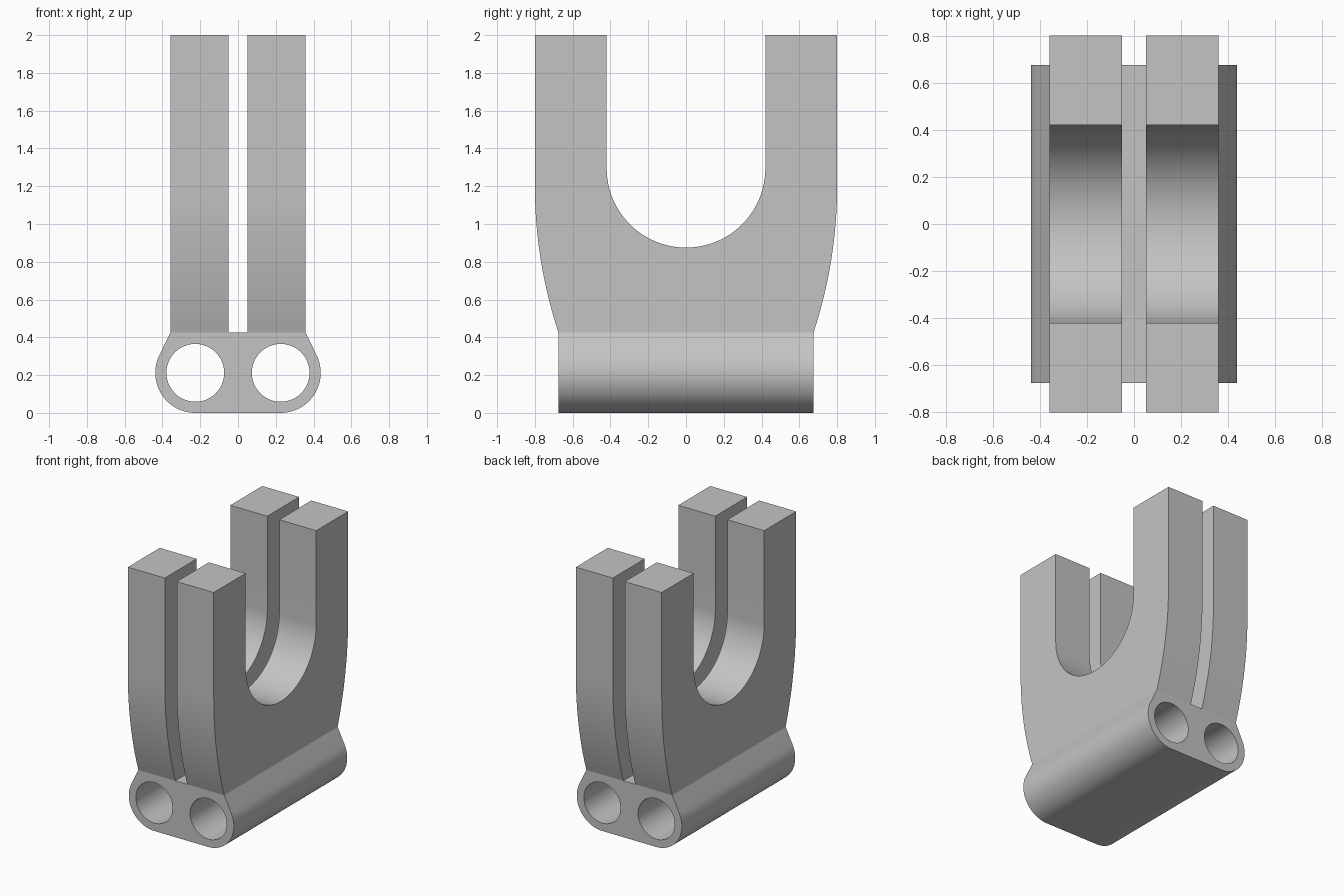
import bpy, bmesh
from math import radians, cos, sin, sqrt, asin, atan2, acos, degrees

cube = bpy.data.objects.get("Cube")
if cube:
    bpy.data.objects.remove(cube, do_unlink=True)

# Shared dimensions
JOINT_Z, TOP_Z = 0.425, 2.0
SLOT, PLATE_X = 0.05, 0.358
BASE_Y, ARM_Y, GAP_Y = 0.675, 0.80, 0.42
HOLE_X, HOLE_Z = 0.226, 0.212
LOBE_R, HOLE_R = 0.212, 0.153

grey = bpy.data.materials.new("plain_grey")
grey.use_nodes = True
colour = (0.55, 0.55, 0.55, 1.0)
grey.diffuse_color = colour
grey.node_tree.nodes["Principled BSDF"].inputs["Base Color"].default_value = colour


def arc(cx, cz, r, start, end, steps):
    """Points along an arc, angles in degrees."""
    angles = [radians(start + (end - start) * i / steps) for i in range(steps + 1)]
    return [(cx + r * cos(a), cz + r * sin(a)) for a in angles]


def prism(name, loops, place, depth, is_hidden):
    """Fill the profile loops, extrude them and open the faces at the joint."""
    bm = bmesh.new()
    edges = []
    for loop in loops:
        verts = [bm.verts.new(place(u, v)) for u, v in loop]
        edges += [bm.edges.new((a, b)) for a, b in zip(verts, verts[1:] + verts[:1])]
    bmesh.ops.triangle_fill(bm, use_beauty=True, use_dissolve=False, edges=edges)
    result = bmesh.ops.extrude_face_region(bm, geom=bm.faces[:], use_keep_orig=True)
    moved = [g for g in result["geom"] if isinstance(g, bmesh.types.BMVert)]
    bmesh.ops.translate(bm, verts=moved, vec=depth)
    bmesh.ops.recalc_face_normals(bm, faces=bm.faces[:])
    hidden = [f for f in bm.faces if is_hidden(f)]
    bmesh.ops.delete(bm, geom=hidden, context="FACES")
    mesh = bpy.data.meshes.new(name)
    bm.to_mesh(mesh)
    bm.free()
    mesh.materials.append(grey)
    obj = bpy.data.objects.new(name, mesh)
    bpy.context.collection.objects.link(obj)
    bpy.ops.object.select_all(action="DESELECT")
    obj.select_set(True)
    bpy.context.view_layer.objects.active = obj
    bpy.ops.object.shade_smooth_by_angle(angle=radians(22))
    return obj


def at_joint(face):
    return all(abs(v.co.z - JOINT_Z) < 1e-4 for v in face.verts)


# Base: rounded lobes with tangent shoulders and two through holes
dx, dz = PLATE_X - HOLE_X, JOINT_Z - HOLE_Z
tangent = degrees(atan2(dz, dx) - acos(LOBE_R / sqrt(dx * dx + dz * dz)))
right_half = arc(HOLE_X, HOLE_Z, LOBE_R, -90, tangent, 24)
right_half += [(PLATE_X, JOINT_Z), (SLOT, JOINT_Z)]
outline = right_half + [(-x, z) for x, z in reversed(right_half)]
holes = [arc(s * HOLE_X, HOLE_Z, HOLE_R, 0, 352.5, 47) for s in (-1, 1)]
prism("base", [outline] + holes, lambda x, z: (x, -BASE_Y, z), (0, 2 * BASE_Y, 0),
      lambda f: at_joint(f) and abs(f.calc_center_median().x) > SLOT)

# Forked plates: bowed outer edges and a U-shaped gap
bow_z = 1.2
rise, inset = bow_z - JOINT_Z, ARM_Y - BASE_Y
bow_r = (rise ** 2 + inset ** 2) / (2 * inset)
outer = arc(ARM_Y - bow_r, bow_z, bow_r, -degrees(asin(rise / bow_r)), 0, 16)
outer += [(ARM_Y, TOP_Z), (GAP_Y, TOP_Z)]
gap = arc(0, 0.875 + GAP_Y, GAP_Y, 0, -180, 48)
fork = outer + gap + [(-y, z) for y, z in reversed(outer)]
for name, x in (("right_fork", -PLATE_X), ("left_fork", SLOT)):
    prism(name, [fork], lambda y, z: (x, y, z), (PLATE_X - SLOT, 0, 0), at_joint)
